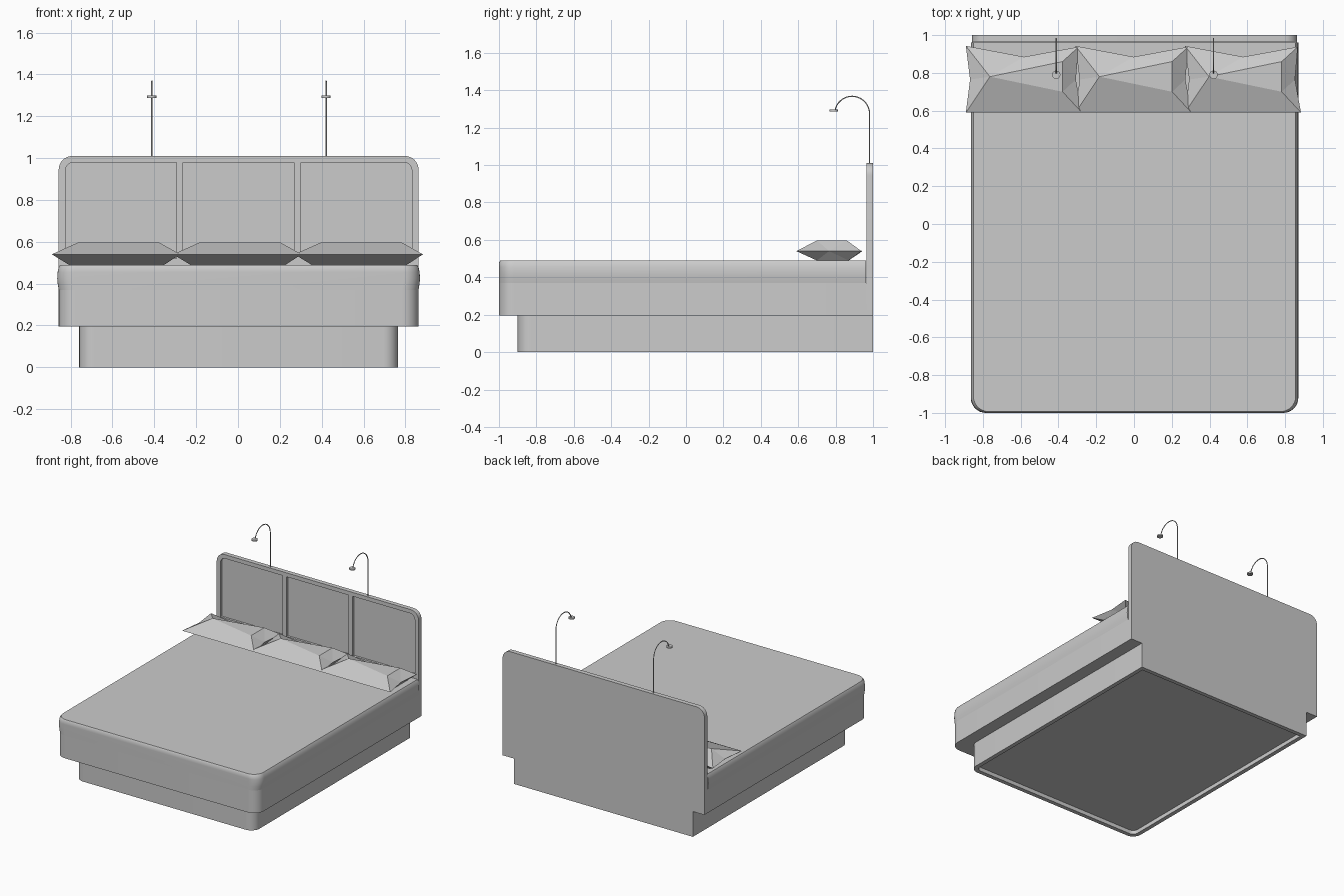
import bpy
import bmesh
from math import cos, sin, pi, radians

cube = bpy.data.objects.get("Cube")
if cube:
    bpy.data.objects.remove(cube, do_unlink=True)

GREY = (0.6, 0.6, 0.6, 1.0)
grey = bpy.data.materials.new("plain grey")
grey.use_nodes = True
grey.diffuse_color = GREY
grey.node_tree.nodes["Principled BSDF"].inputs["Base Color"].default_value = GREY

CX = 0.003  # bed centre line


def select(obj):
    bpy.ops.object.select_all(action="DESELECT")
    obj.select_set(True)
    bpy.context.view_layer.objects.active = obj


def finish(obj, smooth=True):
    if not obj.data.materials:
        obj.data.materials.append(grey)
    if smooth:
        select(obj)
        bpy.ops.object.shade_smooth_by_angle(angle=radians(35))
    return obj


def make(name, verts, faces, smooth=True):
    mesh = bpy.data.meshes.new(name)
    mesh.from_pydata(verts, [], faces)
    bm = bmesh.new()
    bm.from_mesh(mesh)
    bmesh.ops.recalc_face_normals(bm, faces=bm.faces)
    bm.to_mesh(mesh)
    bm.free()
    obj = bpy.data.objects.new(name, mesh)
    bpy.context.collection.objects.link(obj)
    return finish(obj, smooth)


def rounded(u0, u1, v0, v1, radii, steps=8):
    """Counter-clockwise rectangle with one radius per corner."""
    corners = [(u0, v0, 1, 1), (u1, v0, -1, 1), (u1, v1, -1, -1), (u0, v1, 1, -1)]
    pts = []
    for i, ((u, v, su, sv), r) in enumerate(zip(corners, radii)):
        if r <= 0:
            pts.append((u, v))
            continue
        for k in range(steps + 1):
            a = pi + pi / 2 * (i + k / steps)
            pts.append((u + su * r + r * cos(a), v + sv * r + r * sin(a)))
    return pts


def loft(name, rings, smooth=True):
    """Skin a stack of equal rings and cap both ends."""
    n = len(rings[0])
    verts = [p for ring in rings for p in ring]
    faces = [list(range(n)), list(range(len(verts) - n, len(verts)))]
    for s in range(len(rings) - 1):
        for i in range(n):
            j = (i + 1) % n
            faces.append((s * n + i, s * n + j, (s + 1) * n + j, (s + 1) * n + i))
    return make(name, verts, faces, smooth)


def flat_ring(half, y0, y1, r, z):
    return [(u, v, z) for u, v in rounded(CX - half, CX + half, y0, y1, (r, r, 0, 0))]


def slab(name, u0, u1, v0, v1, radii, y0, y1):
    pts = rounded(u0, u1, v0, v1, radii)
    return loft(name, [[(u, y, v) for u, v in pts] for y in (y0, y1)])


# Plinth with a shallow recess underneath
loft("base_plinth", [
    flat_ring(0.762, -0.9, 1, 0.07, 0.195),
    flat_ring(0.762, -0.9, 1, 0.07, 0),
    flat_ring(0.73, -0.868, 0.968, 0.04, 0),
    flat_ring(0.73, -0.868, 0.968, 0.04, 0.03),
])

# Bed frame and the slightly bulging mattress above it
loft("bed_frame", [flat_ring(0.86, -1, 0.966, 0.08, z) for z in (0.195, 0.37)])
profile = [(0, 0.37), (0.005, 0.40), (0.007, 0.425), (0.005, 0.455), (0, 0.478), (-0.007, 0.49)]
loft("mattress", [
    flat_ring(0.86 + g, -1 - min(g, 0), 0.962, 0.08, z) for g, z in profile
])

# Headboard with three sunken panels
headboard = slab("headboard", CX - 0.86, CX + 0.86, 0.195, 1.01, (0, 0, 0.065, 0.065), 0.965, 1)
panels = [(-0.825, -0.295, (0, 0, 0, 0.04)),
          (-0.262, 0.268, (0, 0, 0, 0)),
          (0.301, 0.831, (0, 0, 0.04, 0))]
for u0, u1, radii in panels:
    cutter = slab("panel_cutter", u0, u1, 0.52, 0.98, radii, 0.9, 0.982)
    cutter.hide_render = True
    select(headboard)
    mod = headboard.modifiers.new("panel", "BOOLEAN")
    mod.operation = "DIFFERENCE"
    mod.solver = "EXACT"
    mod.object = cutter
    bpy.ops.object.modifier_apply(modifier=mod.name)
    bpy.data.objects.remove(cutter, do_unlink=True)
finish(headboard)

# Faceted pillows: pinched rim, three crown points, flat underside
rim = [(-0.307, 0.59), (0.307, 0.59), (0.275, 0.765), (0.29, 0.938),
       (0, 0.885), (-0.307, 0.943), (-0.285, 0.765)]
crown = [(-0.18, 0.78), (0.205, 0.70), (0.205, 0.86)]
sole = [(-0.225, 0.70), (0.23, 0.70), (0.23, 0.87), (-0.225, 0.87)]
pillow_faces = [
    (0, 1, 8, 7), (1, 2, 8), (2, 9, 8), (2, 3, 9), (3, 4, 9), (4, 7, 9),
    (4, 5, 7), (5, 6, 7), (6, 0, 7), (7, 8, 9),
    (0, 1, 11, 10), (1, 2, 11), (2, 12, 11), (2, 3, 12), (3, 4, 12),
    (4, 13, 12), (4, 5, 13), (5, 6, 13), (6, 10, 13), (6, 0, 10),
    (10, 11, 12, 13),
]
for side, x in (("right", -0.583), ("middle", -0.003), ("left", 0.577)):
    verts = [(x + u, y, z)
             for pts, z in ((rim, 0.54), (crown, 0.597), (sole, 0.49))
             for u, y in pts]
    make(side + "_pillow", verts, pillow_faces, smooth=False)

# Gooseneck reading lamps
for side, x in (("right", -0.412), ("left", 0.421)):
    path = [(x, 0.982, 0.99)]
    path += [(x, 0.888 + 0.094 * cos(a), 1.272 + 0.096 * sin(a))
             for a in (pi * k / 18 for k in range(18))]
    path.append((x, 0.792, 1.292))
    path.sort(key=lambda p: -p[1])
    curve = bpy.data.curves.new(side + "_lamp_stem", "CURVE")
    curve.dimensions = "3D"
    curve.bevel_depth = 0.0035
    curve.bevel_resolution = 1
    curve.use_fill_caps = True
    spline = curve.splines.new("POLY")
    spline.points.add(len(path) - 1)
    for point, co in zip(spline.points, path):
        point.co = (*co, 1)
    stem = bpy.data.objects.new(side + "_lamp_stem", curve)
    bpy.context.collection.objects.link(stem)
    select(stem)
    bpy.ops.object.convert(target="MESH")
    finish(bpy.context.object)

    bpy.ops.mesh.primitive_cylinder_add(
        vertices=24, radius=0.022, depth=0.011, location=(x, 0.79, 1.293))
    shade = bpy.context.object
    shade.name = side + "_lamp_head"
    finish(shade)
